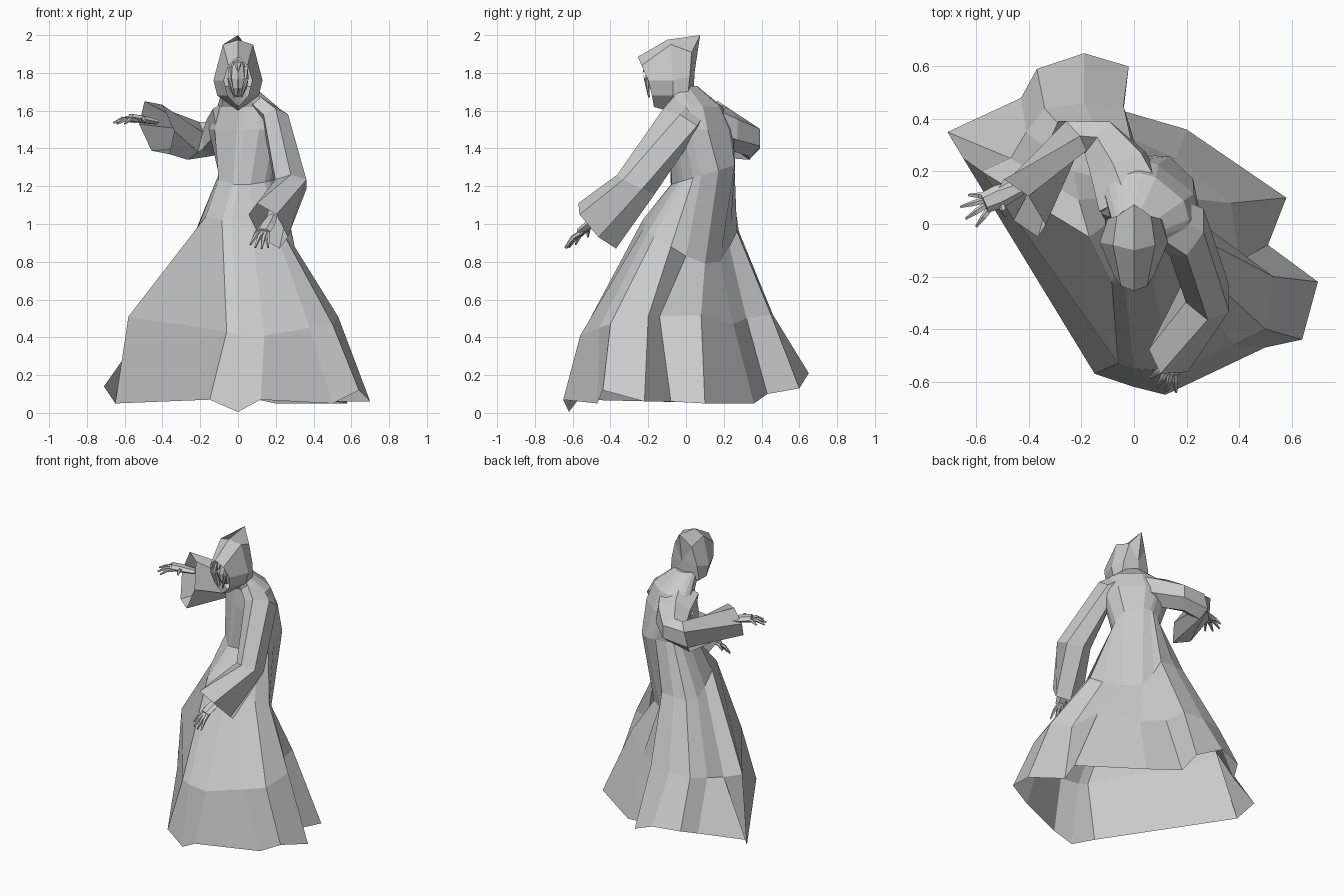
import bpy
import bmesh
import math
from mathutils import Vector, Matrix

cube = bpy.data.objects.get("Cube")
if cube:
    bpy.data.objects.remove(cube, do_unlink=True)

cloth = bpy.data.materials.new("plain_grey")
cloth.use_nodes = True
grey = (0.6, 0.6, 0.6, 1)
cloth.diffuse_color = grey
cloth.node_tree.nodes["Principled BSDF"].inputs["Base Color"].default_value = grey


def loft(bm, rings, cap_start=False, cap_end=False):
    """Skin closed rings of equal length with quads."""
    loops = [[bm.verts.new(point) for point in ring] for ring in rings]
    count = len(loops[0])
    for lower, upper in zip(loops, loops[1:]):
        for i in range(count):
            j = (i + 1) % count
            bm.faces.new((lower[i], lower[j], upper[j], upper[i]))
    if cap_start:
        bm.faces.new(loops[0])
    if cap_end:
        bm.faces.new(loops[-1])
    return loops


def finish(name, bm):
    bmesh.ops.recalc_face_normals(bm, faces=bm.faces)
    mesh = bpy.data.meshes.new(name)
    bm.to_mesh(mesh)
    bm.free()
    mesh.materials.append(cloth)
    obj = bpy.data.objects.new(name, mesh)
    bpy.context.scene.collection.objects.link(obj)


def oval(center, major, minor, sides):
    """Ring spanned by two half-axis vectors."""
    center, major, minor = Vector(center), Vector(major), Vector(minor)
    turns = [math.tau * i / sides for i in range(sides)]
    return [center + major * math.cos(t) + minor * math.sin(t) for t in turns]


def strand(bm, points, radii, flat=1.0, sides=5):
    """Tapered tube through a few points, optionally flattened."""
    points = [Vector(p) for p in points]
    rings = []
    for i, point in enumerate(points):
        along = points[min(i + 1, len(points) - 1)] - points[max(i - 1, 0)]
        side = along.cross(Vector((0, 0, 1))).normalized()
        up = side.cross(along).normalized()
        rings.append(oval(point, side * radii[i], up * radii[i] * flat, sides))
    loft(bm, rings, True, True)


# Robe: hem, knee and hip rings follow the folds, column by column
hem = [
    (-.15, -.57, .07), (0, -.62, .005), (.12, -.65, .07), (.5, -.47, .05),
    (.64, -.44, .12), (.7, -.22, .06), (.51, -.08, .06), (.58, .1, .05),
    (.2, .36, .05), (-.04, .43, .1), (-.02, .6, .13), (-.19, .65, .21),
    (-.37, .59, .2), (-.43, .48, .16), (-.71, .35, .14), (-.65, .25, .05),
]
knee = [
    (-.06, -.53, .43), (0, -.55, .42), (.14, -.56, .41), (.38, -.46, .45),
    (.5, -.4, .47), (.53, -.2, .51), (.4, -.14, .51), (.37, .08, .52),
    (.16, .25, .47), (.0, .32, .5), (-.04, .45, .52), (-.19, .46, .52),
    (-.34, .44, .51), (-.41, .35, .5), (-.47, .25, .48), (-.58, .2, .51),
]
hip = [
    (-.085, -.22, 1.02), (-.035, -.23, 1.02), (.07, -.21, 1), (.2, -.2, .96),
    (.25, -.17, .93), (.3, -.08, .88), (.26, 0, .83), (.18, .1, .79),
    (.08, .18, .8), (.03, .23, .88), (0, .27, .96), (-.1, .28, .96),
    (-.19, .27, .95), (-.23, .2, .95), (-.21, .09, .99), (-.17, -.05, 1.04),
]


def body_ring(center, rx, ry, turn=0.0, tilt=0.0):
    """Oval whose points sit in the same directions as the hip folds."""
    ring = []
    spin = Matrix.Rotation(turn, 3, "Z")
    for x, y, z in hip:
        angle = math.atan2(y - .04, x - .03) - turn
        offset = spin @ Vector((rx * math.cos(angle), ry * math.sin(angle), 0))
        offset.z = tilt * offset.y
        ring.append(Vector(center) + offset)
    return ring


bm = bmesh.new()
loft(bm, [
    hem, knee, hip,
    body_ring((.06, .09, 1.26), .19, .15, turn=.8, tilt=.3),
    body_ring((.05, .08, 1.5), .22, .15, turn=-.5),
    body_ring((.05, .06, 1.62), .17, .12, turn=-.5),
    body_ring((0, -.02, 1.73), .08, .08),
], cap_end=True)
finish("robe", bm)

# Sleeves: shoulder, upper arm, elbow and wide slanted cuff
sleeves = {
    "left_sleeve": [
        ((.11, .02, 1.62), (0, -.08, .06), (.06, .05, 0)),
        ((.2, -.03, 1.55), (0, -.09, .06), (.075, .05, 0)),
        ((.28, -.265, 1.21), (0, -.1, .05), (.095, -.02, 0)),
        ((.16, -.47, .99), (-.06, -.1, .12), (.085, -.05, 0)),
    ],
    "right_sleeve": [
        ((-.01, .1, 1.55), (-.02, 0, .12), (.13, .06, 0)),
        ((-.06, .23, 1.5), (-.02, 0, .11), (.11, .05, 0)),
        ((-.14, .33, 1.45), (0, 0, .09), (.055, .07, .01)),
        ((-.235, .335, 1.44), (.03, 0, .1), (-.045, .065, .01)),
        ((-.43, .06, 1.51), (-.065, .11, .14), (-.07, .01, -.06)),
    ],
}
for name, sections in sleeves.items():
    bm = bmesh.new()
    loft(bm, [oval(*section, sides=6) for section in sections], cap_start=True)
    finish(name, bm)


# Hands: flattened palm with four curled fingers and a thumb
def hand(name, wrist, palm, tips):
    wrist, palm = Vector(wrist), Vector(palm)
    bm = bmesh.new()
    heel = wrist.lerp(palm, .6)
    strand(bm, [wrist, heel, palm], (.03, .045, .04), flat=.5, sides=6)
    for tip in map(Vector, tips):
        root = heel.lerp(tip, .25)
        bend = root.lerp(tip, .55) + Vector((0, 0, .015))
        strand(bm, [root, bend, tip], (.014, .012, .005))
    finish(name, bm)


hand("left_hand", (.18, -.45, 1.04), (.135, -.56, .96), [
    (.065, -.585, .89), (.09, -.62, .875), (.125, -.635, .87),
    (.16, -.64, .875), (.08, -.52, .93)])
hand("right_hand", (-.43, .14, 1.54), (-.57, .08, 1.565), [
    (-.63, .11, 1.54), (-.66, .065, 1.535), (-.64, .02, 1.53),
    (-.6, -.01, 1.53), (-.49, .03, 1.54)])


# Hood: half rings from crown to chin, mirrored across the middle
def mirrored(half):
    return half + [(-x, y, z) for x, y, z in reversed(half[1:-1])]


bm = bmesh.new()
loops = loft(bm, [mirrored(half) for half in (
    [(0, -.255, 1.885), (.05, -.235, 1.84), (.075, -.2, 1.76),
     (.055, -.18, 1.68), (0, -.17, 1.62)],
    [(0, -.1, 1.975), (.08, -.08, 1.95), (.13, -.07, 1.76),
     (.11, -.07, 1.68), (0, -.1, 1.6)],
    [(0, .075, 2), (.065, .03, 1.91), (.1, .02, 1.78),
     (.11, .01, 1.68), (0, .04, 1.68)],
)])
nape = bm.verts.new((0, .045, 1.8))
back = loops[-1]
for i, vert in enumerate(back):
    bm.faces.new((vert, back[(i + 1) % len(back)], nape))
finish("hood", bm)

# Face: gaunt head with long ridges running to the chin
bm = bmesh.new()
shape = Matrix.Translation((0, -.13, 1.77)) @ Matrix.Diagonal((.055, .075, .1, 1))
bmesh.ops.create_uvsphere(bm, u_segments=8, v_segments=6, radius=1, matrix=shape)
strand(bm, [(0, -.2, 1.85), (0, -.23, 1.8), (0, -.2, 1.69)], (.02, .018, .005))
for s in (-1, 1):
    strand(bm, [(s * .04, -.18, 1.83), (s * .045, -.21, 1.77), (s * .018, -.195, 1.67)],
           (.012, .012, .005))
finish("face", bm)
